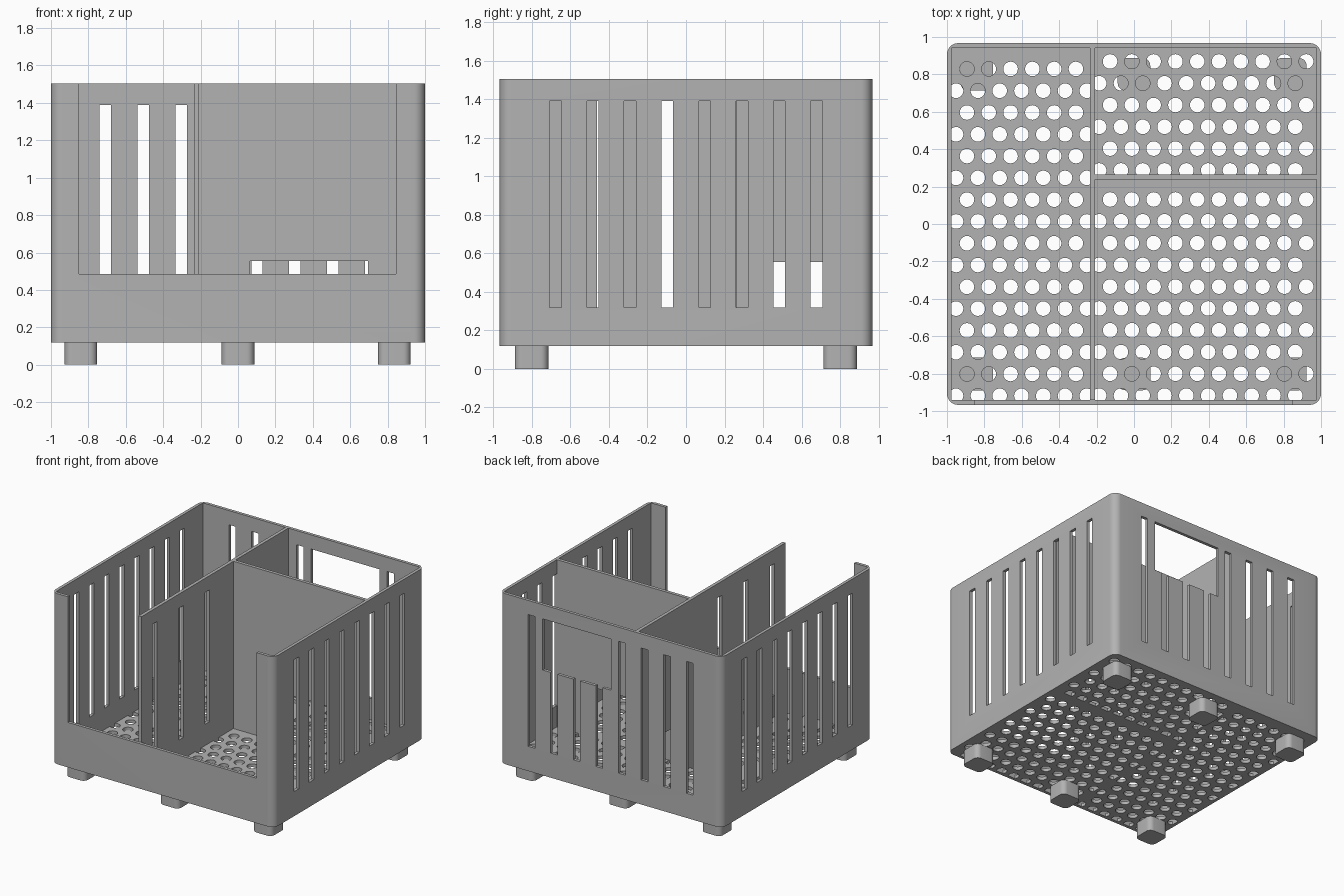
import bpy, bmesh, math

cube = bpy.data.objects.get("Cube")
if cube:
    bpy.data.objects.remove(cube, do_unlink=True)

# Main dimensions
X, Y, T = 1.0, 0.967, 0.025          # half width, half depth, wall thickness
BASE, TOP, FLOOR = 0.12, 1.505, 0.147
DIV_X, DIV_Y = (-0.235, -0.208), (0.238, 0.265)
SLOT_W, SLOT_Z = 0.061, (0.32, 1.39)
PITCH, HOLE_R = 0.1165, 0.039

grey = bpy.data.materials.new("grey plastic")
grey.use_nodes = True
grey.diffuse_color = (0.45, 0.45, 0.45, 1)
grey.node_tree.nodes["Principled BSDF"].inputs["Base Color"].default_value = (0.45, 0.45, 0.45, 1)


def make_object(name, bm):
    bmesh.ops.recalc_face_normals(bm, faces=bm.faces)
    mesh = bpy.data.meshes.new(name)
    bm.to_mesh(mesh)
    bm.free()
    mesh.materials.append(grey)
    obj = bpy.data.objects.new(name, mesh)
    bpy.context.collection.objects.link(obj)
    return obj


def add_box(bm, xs, ys, zs):
    verts = bmesh.ops.create_cube(bm, size=1)["verts"]
    for v in verts:
        v.co = [a + (c + 0.5) * (b - a) for c, (a, b) in zip(v.co, (xs, ys, zs))]


def boxes(name, specs):
    bm = bmesh.new()
    for spec in specs:
        add_box(bm, *spec)
    return make_object(name, bm)


def rounded_prism(name, hx, hy, radius, zs, center=(0, 0), steps=8):
    """Upright block with rounded vertical edges."""
    bm = bmesh.new()
    ring = []
    for quarter, (sx, sy) in enumerate([(1, 1), (-1, 1), (-1, -1), (1, -1)]):
        for i in range(steps + 1):
            a = (quarter + i / steps) * math.pi / 2
            ring.append(bm.verts.new((center[0] + sx * (hx - radius) + radius * math.cos(a),
                                      center[1] + sy * (hy - radius) + radius * math.sin(a), zs[0])))
    face = bm.faces.new(ring)
    top = bmesh.ops.extrude_face_region(bm, geom=[face])["geom"]
    for v in top:
        if isinstance(v, bmesh.types.BMVert):
            v.co.z = zs[1]
    return make_object(name, bm)


def cut(obj, cutter):
    """Subtract the cutter, bake the result and discard the cutter."""
    mod = obj.modifiers.new("cut", "BOOLEAN")
    mod.operation, mod.solver, mod.object = "DIFFERENCE", "EXACT", cutter
    graph = bpy.context.evaluated_depsgraph_get()
    mesh = bpy.data.meshes.new_from_object(obj.evaluated_get(graph))
    obj.modifiers.clear()
    obj.data = mesh
    bpy.data.objects.remove(cutter, do_unlink=True)


def smooth(obj):
    obj.data.shade_smooth()
    obj.data.set_sharp_from_angle(angle=math.radians(30))


def span(center, width=SLOT_W):
    return (center - width / 2, center + width / 2)


# Outer walls: rounded shell, open front, slotted sides and back, rear window
walls = rounded_prism("outer_walls", X, Y, 0.06, (BASE, TOP))
cut(walls, boxes("cavity", [((-X + T, X - T), (-Y + T, Y - T), (0, 2))]))
cut(walls, boxes("front_opening", [((-0.85, 0.845), (-1.2, -0.9), (0.485, 2))]))
odd = range(-7, 8, 2)
cut(walls, boxes("side_slots", [((-2, 2), span(0.0968 * k), SLOT_Z) for k in odd]))
cut(walls, boxes("back_slots", [(span(0.1015 * k), (0.8, 1.2), SLOT_Z) for k in odd]))
cut(walls, boxes("rear_window", [((-0.005, 0.61), (0.8, 1.2), (0.975, SLOT_Z[1]))]))
smooth(walls)

# Long divider: three slots and a low gate into the back compartment
long_divider = boxes("long_divider", [(DIV_X, (-Y + T, Y - T), (BASE, TOP))])
openings = [((-0.5, 0), span(y), SLOT_Z) for y in (-0.77, -0.432, -0.096)]
openings.append(((-0.5, 0), (0.415, 0.785), (FLOOR, 0.555)))
cut(long_divider, boxes("divider_openings", openings))

# Cross divider with a low gate
cross_divider = boxes("cross_divider", [((DIV_X[1], X - T), DIV_Y, (BASE, TOP))])
cut(cross_divider, boxes("cross_gate", [((0.065, 0.695), (0, 0.5), (FLOOR, 0.555))]))


# Perforated floors, one per compartment, with staggered round holes
def perforated_floor(name, xs, ys, first, columns, rows):
    floor = boxes(name, [(xs, ys, (BASE, FLOOR))])
    bm = bmesh.new()
    for row in range(rows):
        for col in range(columns):
            x = first[0] + (col - 0.5 * (row % 2)) * PITCH
            y = first[1] - row * PITCH
            if x - HOLE_R > xs[1]:
                continue
            made = bmesh.ops.create_cone(bm, cap_ends=True, segments=24, radius1=HOLE_R,
                                         radius2=HOLE_R, depth=0.2)
            bmesh.ops.translate(bm, verts=made["verts"], vec=(x, y, (BASE + FLOOR) / 2))
    cut(floor, make_object("holes", bm))
    smooth(floor)


right_x = (DIV_X[1], X - T)
perforated_floor("left_floor", (-X + T, DIV_X[0]), (-Y + T, Y - T), (-0.893, 0.829), 7, 16)
perforated_floor("back_floor", right_x, (DIV_Y[1], Y - T), (-0.128, 0.869), 10, 6)
perforated_floor("front_floor", right_x, (-Y + T, DIV_Y[0]), (-0.128, 0.131), 10, 10)

# Six feet
for row, y in (("front", -0.802), ("back", 0.8)):
    for side, x in (("right", -0.84), ("middle", 0), ("left", 0.836)):
        smooth(rounded_prism(f"{row}_{side}_foot", 0.087, 0.087, 0.04, (0, BASE), (x, y)))
